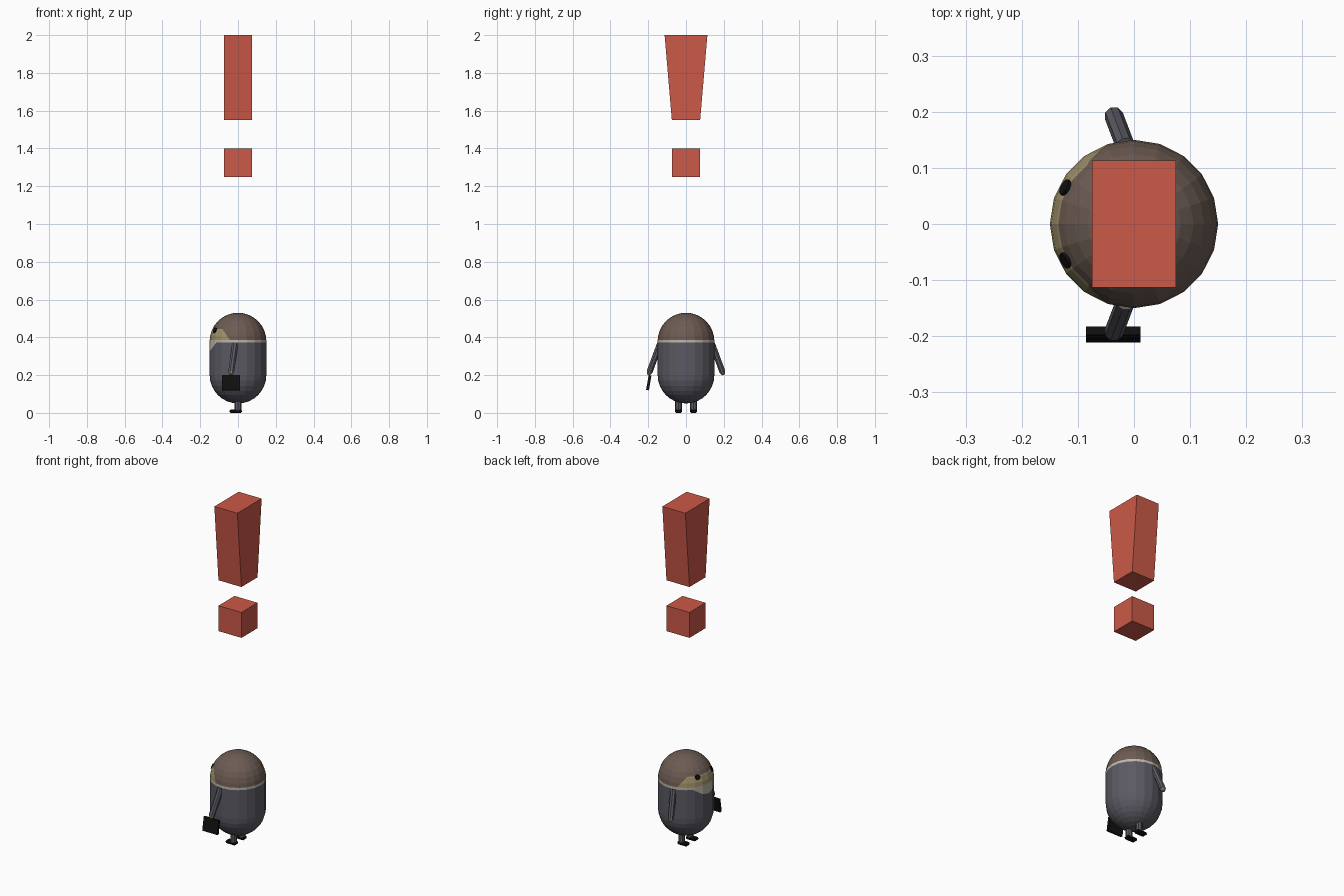
import bpy, bmesh, math
from mathutils import Vector

if "Cube" in bpy.data.objects:
    bpy.data.objects.remove(bpy.data.objects["Cube"])


def material(name, r, g, b):
    m = bpy.data.materials.new(name)
    m.diffuse_color = (r, g, b, 1)
    m.use_nodes = True
    m.node_tree.nodes["Principled BSDF"].inputs["Base Color"].default_value = m.diffuse_color
    return m


RED = material("warning red", 0.60, 0.10, 0.065)
HAIR = material("hair brown", 0.15, 0.105, 0.085)
SUIT = material("suit grey", 0.105, 0.102, 0.125)
SKIN = material("skin", 0.34, 0.28, 0.14)
SHIRT = material("shirt white", 0.52, 0.48, 0.40)
BLACK = material("black", 0.005, 0.005, 0.005)


def finish(name, bm, *mats):
    bmesh.ops.recalc_face_normals(bm, faces=bm.faces[:])
    me = bpy.data.meshes.new(name)
    bm.to_mesh(me)
    bm.free()
    for m in mats:
        me.materials.append(m)
    ob = bpy.data.objects.new(name, me)
    bpy.context.collection.objects.link(ob)
    return ob


def box(name, center, size, mat, top_y=1.0, tilt=0.0):
    bm = bmesh.new()
    bmesh.ops.create_cube(bm, size=1)
    for v in bm.verts:
        v.co = Vector(a * b for a, b in zip(v.co, size))
        if v.co.z > 0:
            v.co.y *= top_y
    ob = finish(name, bm, mat)
    ob.location = center
    ob.rotation_euler.x = tilt
    return ob


def rod(name, a, b, r1, r2, mat, sides=8):
    a, b = Vector(a), Vector(b)
    bm = bmesh.new()
    bmesh.ops.create_cone(bm, cap_ends=True, segments=sides,
                          radius1=r1, radius2=r2, depth=(b - a).length)
    ob = finish(name, bm, mat)
    ob.location = (a + b) / 2
    ob.rotation_euler = (b - a).to_track_quat('Z', 'Y').to_euler()
    return ob


# Exclamation mark floating overhead
box("mark_bar", (0, 0, 1.775), (0.15, 0.15, 0.45), RED, top_y=1.51)
box("mark_dot", (0, 0, 1.325), (0.15, 0.15, 0.15), RED)

# Capsule body: lathe of a pill profile
R, LOW, HIGH, SEG, N = 0.15, 0.20, 0.38, 20, 8
arc = [math.pi / 2 * i / N for i in range(N + 1)]
profile = [(R * math.sin(t), LOW - R * math.cos(t)) for t in arc]
profile += [(R, 0.372), (R, 0.386)]
profile += [(R * math.cos(t), HIGH + R * math.sin(t)) for t in arc[1:]]
bm = bmesh.new()
verts = [bm.verts.new((r, 0, z)) for r, z in profile]
edges = [bm.edges.new(p) for p in zip(verts, verts[1:])]
bmesh.ops.spin(bm, geom=verts + edges, cent=(0, 0, 0), axis=(0, 0, 1),
               angle=2 * math.pi, steps=SEG, use_merge=True)
bmesh.ops.remove_doubles(bm, verts=bm.verts[:], dist=1e-5)


def cut(co, no, zmin, zmax):
    faces = [f for f in bm.faces if zmin < f.calc_center_median().z < zmax
             and f.calc_center_median().x < 0]
    geom = faces + list({e for f in faces for e in f.edges}) + \
        list({v for f in faces for v in f.verts})
    bmesh.ops.bisect_plane(bm, geom=geom, plane_co=co, plane_no=no)


# Cut the hairline and the shirt opening into the surface
TEMPLE, TEMPLE_N = Vector((-0.043, 0, 0.386)), Vector((0.054, 0, 0.037))
LAPEL, LAPEL_N = Vector((-0.15, 0, 0.325)), Vector((0.047, 0, -0.035))
cut((0, 0, 0.444), (0, 0, 1), 0.386, 0.5)
cut(TEMPLE, TEMPLE_N, 0.386, 0.444)
cut(LAPEL, LAPEL_N, 0.2, 0.372)
for f in bm.faces:
    c = f.calc_center_median()
    if c.z > 0.386:
        face = c.z < 0.444 and (c - TEMPLE).dot(TEMPLE_N) < 0
        f.material_index = 2 if face else 1
    elif c.z > 0.372:
        f.material_index = 3
    elif c.z > 0.3 and (c - LAPEL).dot(LAPEL_N) < 0:
        f.material_index = 3
finish("body", bm, SUIT, HAIR, SKIN, SHIRT)

for side, s in (("right", -1), ("left", 1)):
    # Eye: thin disc lying on the face
    ang = math.radians(28)
    n = Vector((-math.cos(ang) * 0.92, s * math.sin(ang) * 0.92, 0.38))
    n.normalize()
    c = Vector((0, 0, HIGH)) + n * 0.147
    rod(side + "_eye", c, c + n * 0.006, 0.015, 0.015, BLACK, 12)
    # Arm and hand
    shoulder = Vector((-0.015, s * 0.138, 0.365))
    wrist = Vector((-0.036, s * 0.193, 0.217))
    d = (wrist - shoulder).normalized()
    rod(side + "_arm", shoulder, wrist, 0.017, 0.017, SUIT)
    rod(side + "_hand", wrist, wrist + d * 0.016, 0.016, 0.008, SKIN)
    # Leg and shoe
    rod(side + "_leg", (0, s * 0.04, 0.012), (0, s * 0.04, 0.075),
        0.018, 0.018, SUIT)
    shoe = box(side + "_shoe", (-0.012, s * 0.04, 0.009),
               (0.064, 0.036, 0.018), BLACK)
    bev = shoe.modifiers.new("round", 'BEVEL')
    bev.width, bev.segments = 0.006, 1

# Briefcase hanging from the right hand
box("briefcase", (-0.037, -0.197, 0.16), (0.097, 0.015, 0.08), BLACK,
    tilt=-0.17)
